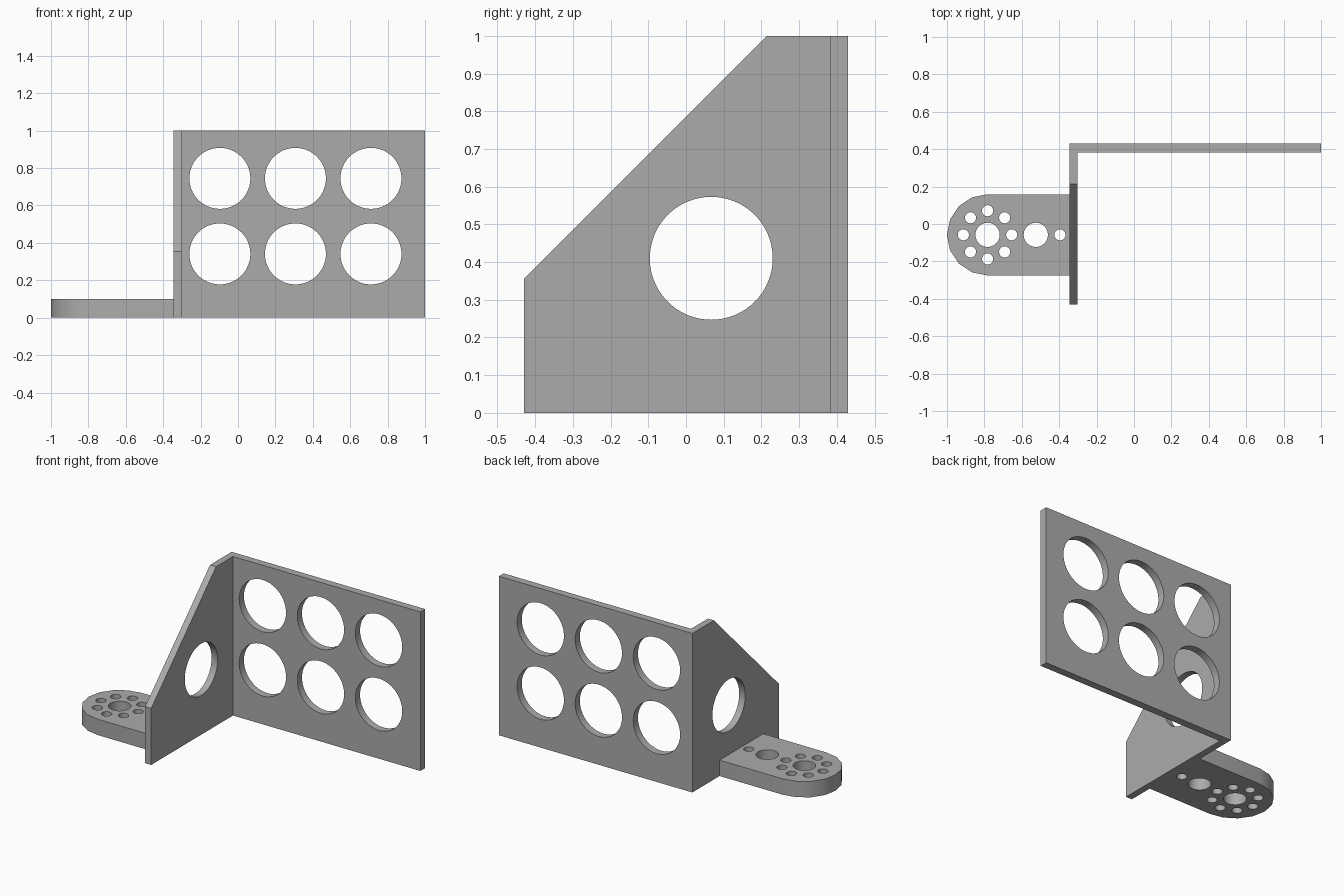
import bpy, bmesh
from math import sin, cos, pi, radians
from mathutils import Matrix

cube = bpy.data.objects.get("Cube")
if cube:
    bpy.data.objects.remove(cube, do_unlink=True)

GREY = (0.41, 0.41, 0.41, 1)
metal = bpy.data.materials.new("plain grey")
metal.use_nodes = True
metal.diffuse_color = GREY
metal.node_tree.nodes["Principled BSDF"].inputs["Base Color"].default_value = GREY


def arc(u, v, r, sides, start=0.0, sweep=2 * pi, closed=True):
    count = sides if closed else sides + 1
    return [(u + r * cos(start + sweep * i / sides),
             v + r * sin(start + sweep * i / sides)) for i in range(count)]


def plate(name, outline, holes, thickness, matrix):
    """Extrude a flat outline with holes, then turn it into a clean mesh."""
    curve = bpy.data.curves.new(name, 'CURVE')
    curve.dimensions = '2D'
    curve.fill_mode = 'BOTH'
    curve.extrude = thickness / 2
    for loop in [outline] + holes:
        spline = curve.splines.new('POLY')
        spline.points.add(len(loop) - 1)
        for point, (u, v) in zip(spline.points, loop):
            point.co = (u, v, 0, 1)
        spline.use_cyclic_u = True
    temp = bpy.data.objects.new(name + " outline", curve)
    bpy.context.collection.objects.link(temp)
    graph = bpy.context.evaluated_depsgraph_get()
    mesh = bpy.data.meshes.new_from_object(temp.evaluated_get(graph))
    bpy.data.objects.remove(temp, do_unlink=True)
    bpy.data.curves.remove(curve)

    bm = bmesh.new()
    bm.from_mesh(mesh)
    bmesh.ops.remove_doubles(bm, verts=bm.verts, dist=0.0001)
    bm.transform(matrix)
    bmesh.ops.recalc_face_normals(bm, faces=bm.faces)
    bm.to_mesh(mesh)
    bm.free()
    mesh.name = name
    mesh.materials.clear()
    mesh.materials.append(metal)
    obj = bpy.data.objects.new(name, mesh)
    bpy.context.collection.objects.link(obj)
    bpy.ops.object.select_all(action='DESELECT')
    obj.select_set(True)
    bpy.context.view_layer.objects.active = obj
    bpy.ops.object.shade_smooth_by_angle(angle=radians(30))
    return obj


HOLE = 0.163
WALL_OUT, WALL_IN = -0.345, -0.303
BACK_IN, BACK_OUT = 0.383, 0.43

# Back panel with two rows of three round openings (x, z plane)
openings = [arc(x, z, HOLE, 64) for x in (-0.097, 0.307, 0.711) for z in (0.341, 0.745)]
plate("back_panel", [(WALL_IN, 0), (1, 0), (1, 1), (WALL_IN, 1)], openings,
      BACK_OUT - BACK_IN,
      Matrix.Translation((0, (BACK_IN + BACK_OUT) / 2, 0)) @ Matrix.Rotation(pi / 2, 4, 'X'))

# Side panel with a sloping front edge (y, z plane)
to_yz = Matrix(((0, 0, 1, 0), (1, 0, 0, 0), (0, 1, 0, 0), (0, 0, 0, 1)))
plate("side_panel",
      [(-0.43, 0), (BACK_OUT, 0), (BACK_OUT, 1), (0.215, 1), (-0.43, 0.355)],
      [arc(0.067, 0.41, HOLE, 64)], WALL_IN - WALL_OUT,
      Matrix.Translation(((WALL_IN + WALL_OUT) / 2, 0, 0)) @ to_yz)

# Mounting tab with a rounded end, a ring of screw holes and two shaft holes
TAB_X, TAB_Y, TAB_R, RING = -0.783, -0.058, 0.217, 0.129
tab = arc(TAB_X, TAB_Y, TAB_R, 8, pi / 2, pi, closed=False)
tab += [(WALL_OUT, TAB_Y - TAB_R), (WALL_OUT, TAB_Y + TAB_R)]
shaft_x = TAB_X + 2 * RING
tab_holes = [arc(x, TAB_Y, 0.065, 24) for x in (TAB_X, shaft_x)]
tab_holes += [arc(u, v, 0.03, 16) for u, v in arc(TAB_X, TAB_Y, RING, 8)]
tab_holes.append(arc(shaft_x + RING, TAB_Y, 0.03, 16))
plate("mounting_tab", tab, tab_holes, 0.1, Matrix.Translation((0, 0, 0.05)))
